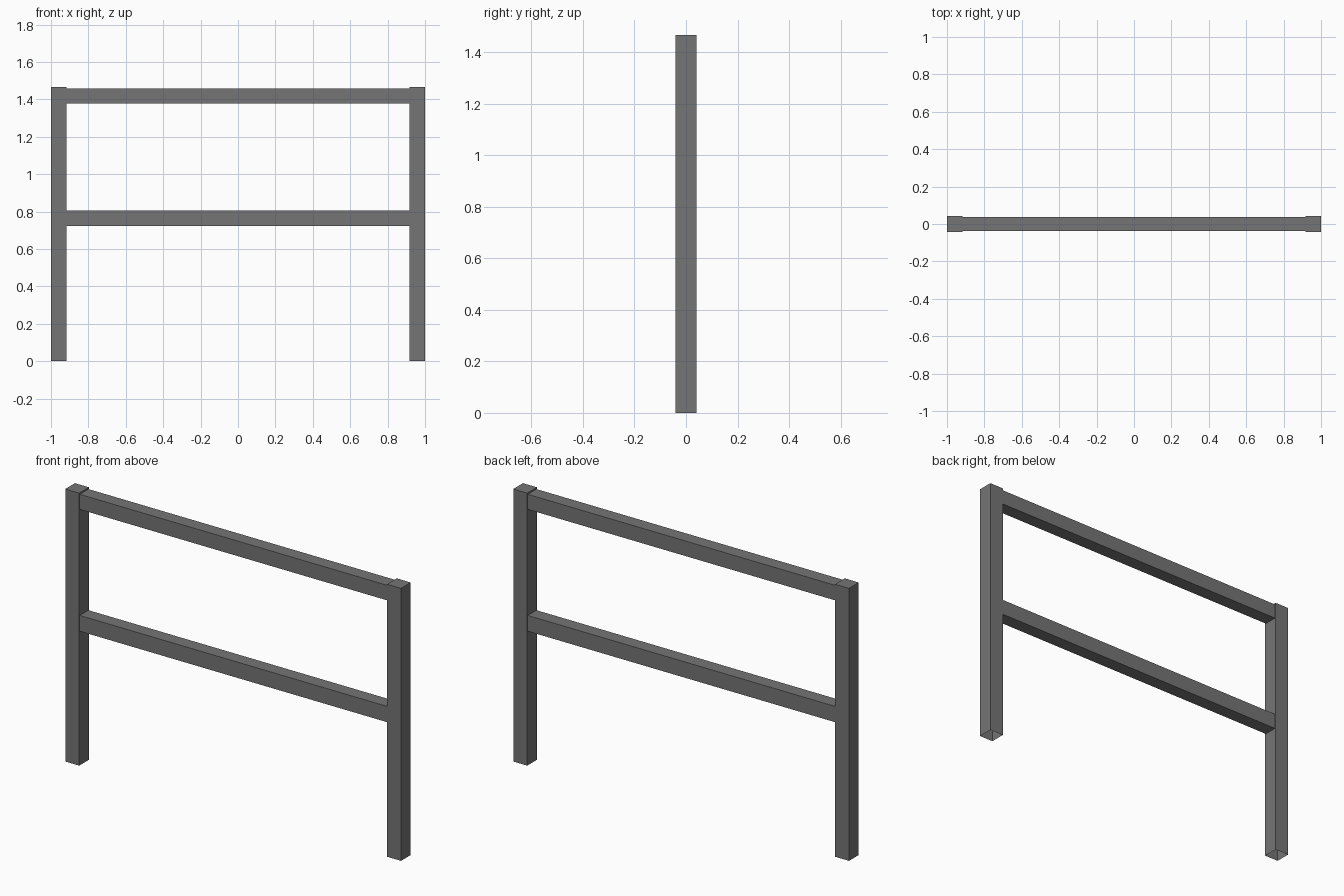
import bpy, bmesh
from mathutils import Vector

if "Cube" in bpy.data.objects:
    bpy.data.objects.remove(bpy.data.objects["Cube"])

# Dark grey paint shared by every part
paint = bpy.data.materials.new("dark_grey")
paint.diffuse_color = (0.178, 0.178, 0.178, 1)
paint.use_nodes = True
paint.node_tree.nodes["Principled BSDF"].inputs["Base Color"].default_value = paint.diffuse_color


def box(name, lo, hi, open_sides):
    """Flat-faced box; faces whose normal lies along open_sides are left off."""
    lo, hi = Vector(lo), Vector(hi)
    centre = (lo + hi) / 2
    bm = bmesh.new()
    bmesh.ops.create_cube(bm, size=1)
    bmesh.ops.scale(bm, vec=hi - lo, verts=bm.verts)
    bm.normal_update()
    drop = [f for f in bm.faces
            if any(f.normal.dot(Vector(d)) > 0.9 for d in open_sides)]
    bmesh.ops.delete(bm, geom=drop, context='FACES_ONLY')
    mesh = bpy.data.meshes.new(name)
    bm.to_mesh(mesh)
    bm.free()
    mesh.materials.append(paint)
    obj = bpy.data.objects.new(name, mesh)
    obj.location = centre
    bpy.context.collection.objects.link(obj)
    return obj


POST_W, POST_H = 0.083, 1.467
INNER = 1 - POST_W

# Upright posts, open underneath
for side, x0 in (("left", -1), ("right", INNER)):
    box(side + "_post", (x0, -POST_W / 2, 0), (x0 + POST_W, POST_W / 2, POST_H),
        [(0, 0, -1)])

# Horizontal rails, slightly thinner than the posts, open where they butt the posts
for name, z0, z1 in (("top_rail", 1.378, 1.459), ("middle_rail", 0.722, 0.807)):
    box(name, (-INNER, -0.037, z0), (INNER, 0.037, z1), [(1, 0, 0), (-1, 0, 0)])
